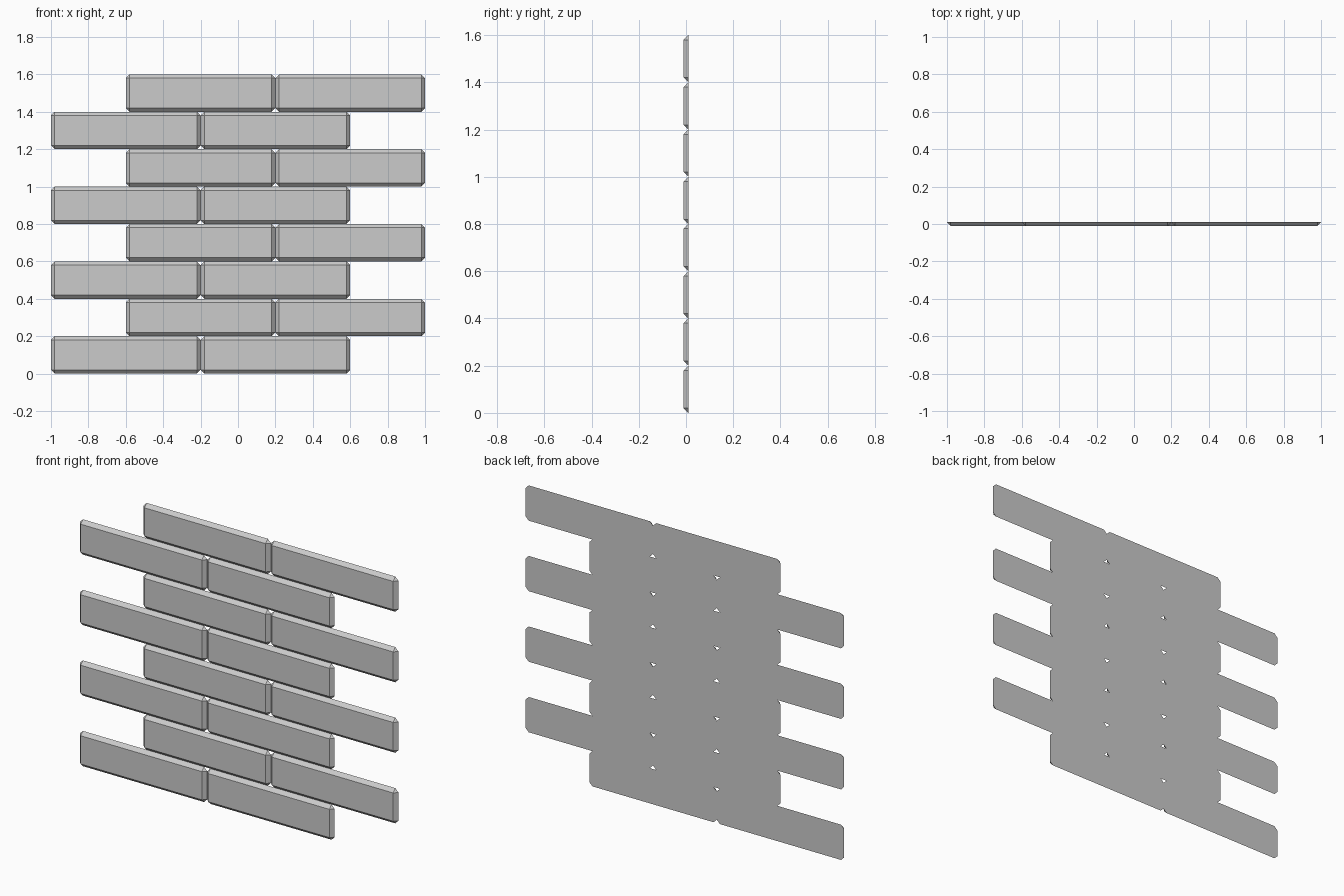
import bpy, bmesh

if "Cube" in bpy.data.objects:
    bpy.data.objects.remove(bpy.data.objects["Cube"])

W, H = 0.8, 0.2      # brick face size
B = 0.02             # bevel width
FRONT, BACK = -0.01, 0.01
ROWS = 8


def brick_mesh():
    """Flat-backed brick: octagonal back outline, inset front face, bevelled edges."""
    bm = bmesh.new()
    front, back = [], []
    for sx, sz in ((-1, -1), (1, -1), (1, 1), (-1, 1)):
        x, z = sx * W / 2, sz * H / 2
        xi, zi = x - sx * B, z - sz * B
        front.append(bm.verts.new((xi, FRONT, zi)))
        pair = [(x, zi), (xi, z)]
        if sx * sz < 0:
            pair.reverse()
        back.append([bm.verts.new((px, BACK, pz)) for px, pz in pair])
    bm.faces.new(front)
    bm.faces.new([v for pair in back for v in pair])
    for i in range(4):
        j = (i + 1) % 4
        bm.faces.new((front[i], back[i][1], back[j][0], front[j]))  # edge bevel
        bm.faces.new((front[i], back[i][0], back[i][1]))            # corner bevel
    bmesh.ops.recalc_face_normals(bm, faces=bm.faces)
    mesh = bpy.data.meshes.new("brick")
    bm.to_mesh(mesh)
    bm.free()
    return mesh


# Running-bond wall: odd rows shift right by half a brick
mesh = brick_mesh()
for row in range(ROWS):
    shift = 0.2 if row % 2 else -0.2
    for side, name in ((-1, "left"), (1, "right")):
        ob = bpy.data.objects.new(f"brick_row{row + 1}_{name}", mesh)
        ob.location = (shift + side * W / 2, 0, (row + 0.5) * H)
        bpy.context.collection.objects.link(ob)
